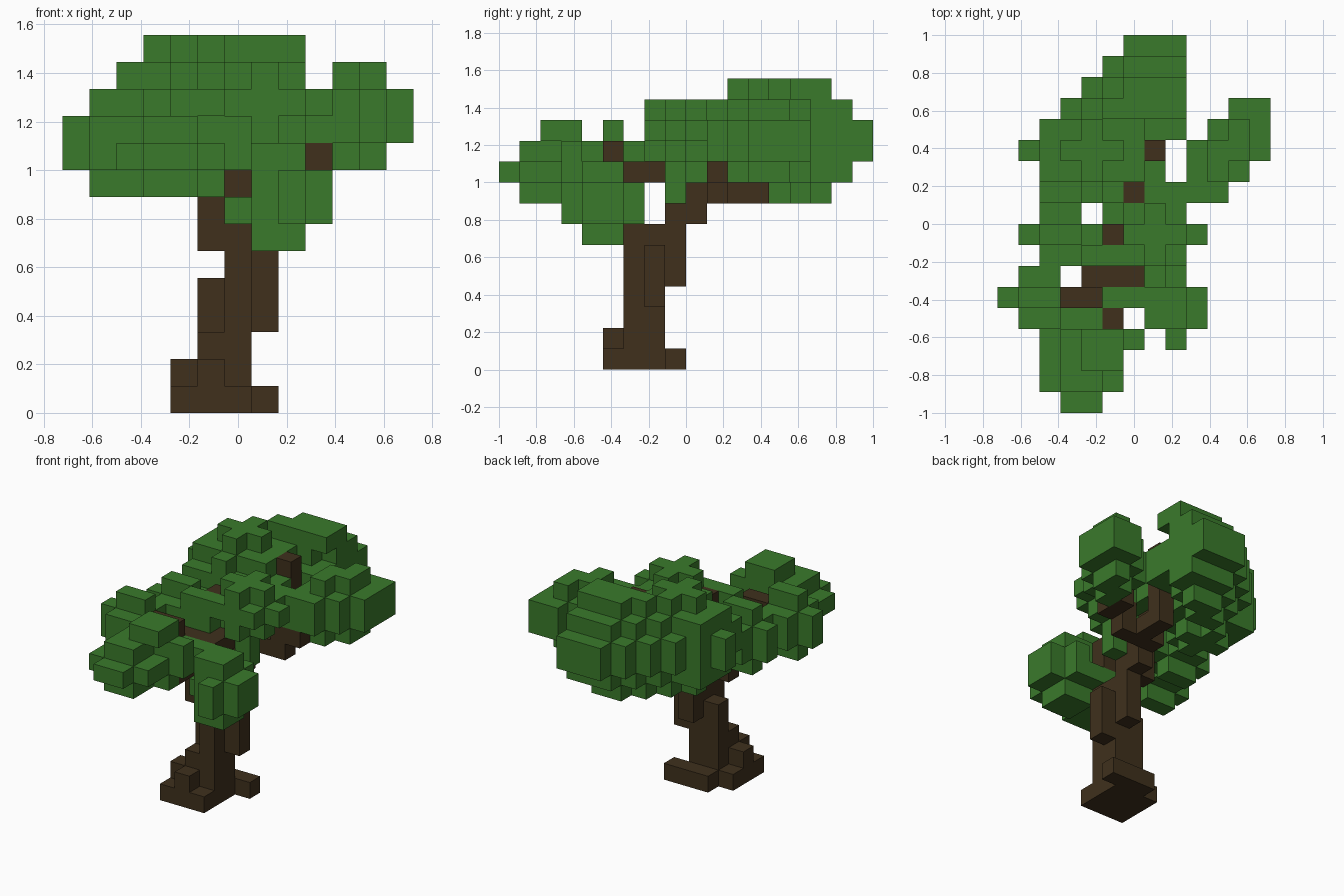
import bpy
import bmesh
from itertools import product
from mathutils import Matrix, Vector

cube = bpy.data.objects.get("Cube")
if cube:
    bpy.data.objects.remove(cube, do_unlink=True)

# Block size and the grid corner that centres the tree on the ground
SIZE = 2 / 18
CORNER = Vector((-6.5, -9, 0))
AXES = list(Matrix.Identity(3))
ROUNDNESS = 0.9


def make_material(name, colour):
    material = bpy.data.materials.new(name)
    material.use_nodes = True
    material.diffuse_color = colour
    material.node_tree.nodes["Principled BSDF"].inputs["Base Color"].default_value = colour
    return material


def box(start, end):
    """All grid cells in the box spanned by two corner cells."""
    ranges = [range(min(pair), max(pair) + 1) for pair in zip(start, end)]
    return set(product(*ranges))


def limb(points):
    """A stepped limb: each pair of neighbouring points spans a box."""
    return set().union(*(box(a, b) for a, b in zip(points, points[1:])))


def clump(low, high, lean=0):
    """A blocky ellipsoid between two corner cells, sheared sideways by lean."""
    def distance(cell):
        x, y, z = cell
        shift = lean * (y - (low[1] + high[1]) / 2)
        spots = zip((x - shift, y, z), low, high)
        return sum(((2 * c - a - b) / (b - a + 1)) ** 2 for c, a, b in spots)
    return {cell for cell in box(low, high) if distance(cell) < ROUNDNESS}


def build_blocks(name, cells, solid, material):
    """Build the outer skin of a group of blocks, skipping hidden faces."""
    bm = bmesh.new()
    for cell in sorted(cells):
        centre = Vector(cell) + sum(AXES, Vector()) / 2 + CORNER
        for axis, sign in product(range(3), (-1, 1)):
            normal = AXES[axis] * sign
            neighbour = tuple(round(value) for value in Vector(cell) + normal)
            if neighbour in solid:
                continue
            u = AXES[axis - 2] / 2
            v = AXES[axis - 1] / 2 * sign
            middle = centre + normal / 2
            corners = (middle - u - v, middle + u - v, middle + u + v, middle - u + v)
            bm.faces.new([bm.verts.new(corner * SIZE) for corner in corners])
    bmesh.ops.remove_doubles(bm, verts=bm.verts, dist=SIZE / 100)
    mesh = bpy.data.meshes.new(name)
    bm.to_mesh(mesh)
    bm.free()
    mesh.materials.append(material)
    bpy.context.collection.objects.link(bpy.data.objects.new(name, mesh))


bark = make_material("bark brown", (0.05, 0.03, 0.012, 1))
leaf = make_material("leaf green", (0.042, 0.195, 0.024, 1))

# Wood: roots, trunk and stepped branches
wood = {
    "roots": limb([(4, 5, 0), (6, 7, 0), (5, 8, 0), (7, 8, 0)]),
    "root_knob": limb([(5, 5, 1), (5, 6, 1), (4, 6, 1)]),
    "trunk": limb([(5, 6, 0), (6, 7, 2), (6, 6, 6), (6, 8, 6), (6, 8, 4)]),
    "trunk_ridges": limb([(5, 7, 2), (5, 7, 4), (7, 7, 4), (7, 7, 3), (7, 7, 5)]),
    "back_branch": limb([(6, 8, 7), (6, 9, 7), (6, 9, 8), (6, 10, 8), (6, 10, 11)]),
    "back_fork": limb([(7, 10, 8), (7, 12, 8), (7, 12, 12)]),
    "side_fork": limb([(8, 10, 8), (8, 10, 9), (9, 10, 9), (9, 11, 9), (9, 11, 10)]),
    "middle_branch": limb([(5, 8, 7), (5, 8, 11)]),
    "front_branch": limb([(5, 6, 6), (5, 6, 8), (6, 6, 8), (6, 6, 9),
                          (5, 7, 9), (4, 6, 9), (4, 5, 9), (3, 5, 10)]),
    "front_twig": limb([(5, 5, 8), (5, 4, 8), (5, 4, 9)]),
}

# Leaves: one rounded clump at the end of each branch, with a few stray tufts
leaves = {
    "back_leaves": clump((4, 12, 8), (8, 17, 13), 0.4)
    | limb([(8, 13, 10), (8, 13, 11)]) | box((7, 14, 13), (8, 15, 13)),
    "back_right_leaves": clump((1, 10, 8), (7, 14, 13)) | box((7, 11, 10), (7, 11, 11)),
    "back_left_leaves": clump((9, 10, 9), (12, 14, 12), 0.5),
    "right_leaves": clump((1, 7, 8), (4, 9, 11)) | box((2, 10, 10), (2, 10, 11)),
    "middle_leaves": clump((5, 7, 10), (9, 9, 12)) | box((7, 10, 10), (8, 10, 11))
    | box((7, 8, 8), (7, 8, 9)) | box((4, 7, 10), (5, 7, 11)) | box((5, 9, 10), (5, 10, 10)),
    "front_leaves": clump((2, 0, 8), (5, 4, 10)) | box((4, 2, 11), (5, 3, 11))
    | limb([(5, 3, 8), (5, 3, 10), (6, 3, 9)]),
    "front_right_leaves": clump((0, 4, 8), (3, 6, 11)),
    "front_left_leaves": clump((7, 3, 6), (9, 6, 9)) | box((7, 4, 6), (7, 5, 9))
    | box((6, 5, 7), (7, 6, 7)) | box((5, 5, 9), (6, 5, 9)),
}

# Wood keeps its cells where leaves overlap it, and no cell is built twice
solid = set().union(*wood.values(), *leaves.values())
used = set()
for parts, material in ((wood, bark), (leaves, leaf)):
    for name, cells in parts.items():
        build_blocks(name, cells - used, solid, material)
        used |= cells
